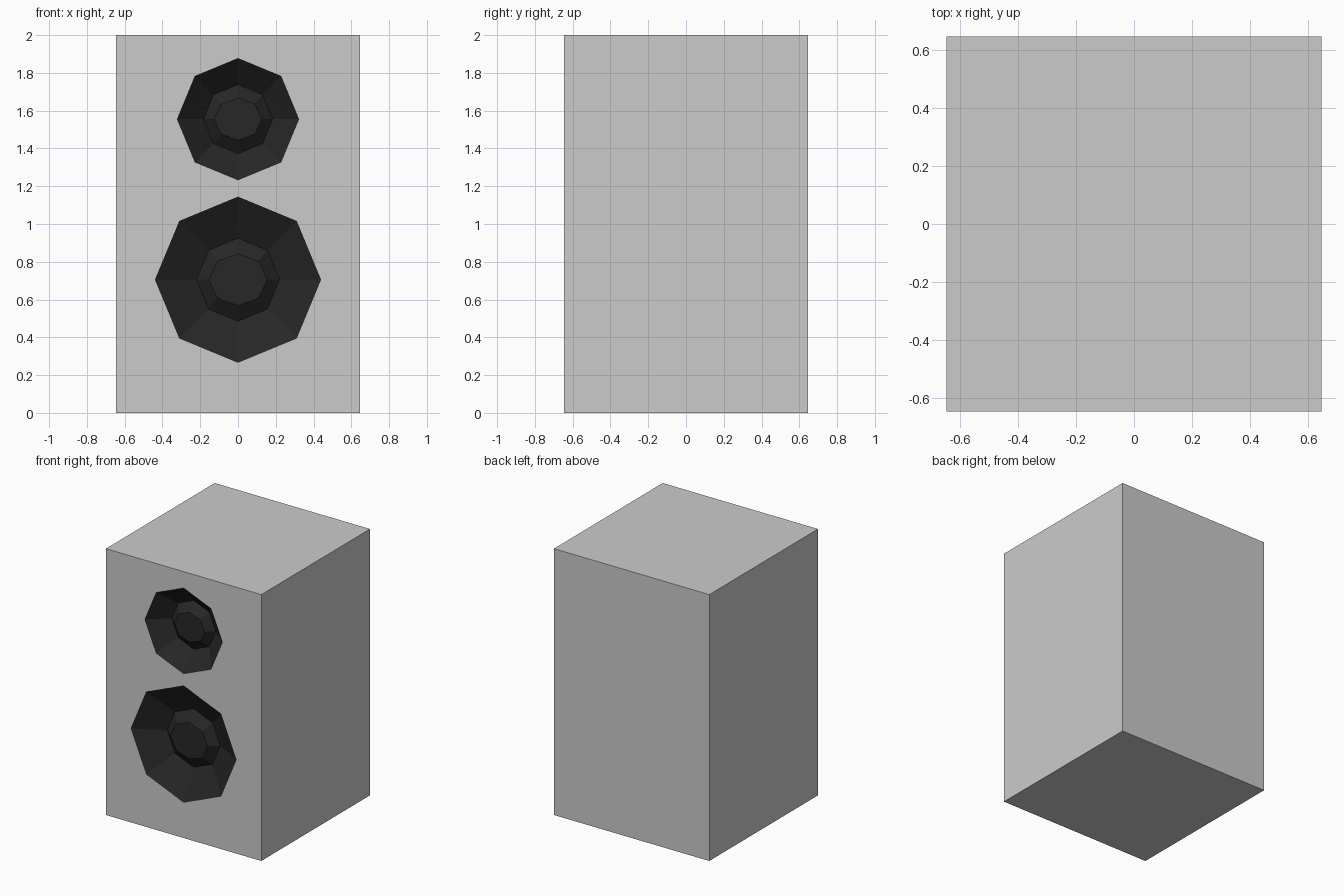
import bpy, bmesh, math
from mathutils import Vector

if "Cube" in bpy.data.objects:
    bpy.data.objects.remove(bpy.data.objects["Cube"])

HALF, HEIGHT = 0.645, 2.0
SIDES = 8

dark = bpy.data.materials.new("dark_cone")
dark.diffuse_color = (0.02, 0.02, 0.02, 1)
dark.use_nodes = True
dark.node_tree.nodes["Principled BSDF"].inputs["Base Color"].default_value = dark.diffuse_color

# name: (centre z, [(radius, depth, width stretch) from rim to dust cap])
DRIVERS = {
    "tweeter": (1.555, [(0.322, 0, 1), (0.183, 0.12, 1), (0.112, 0.07, 1.13)]),
    "woofer": (0.705, [(0.44, 0, 1), (0.22, 0.12, 1), (0.137, 0.065, 1.13)]),
}


def ring(bm, z, radius, depth, stretch):
    angles = [2 * math.pi * i / SIDES for i in range(SIDES)]
    return [bm.verts.new((radius * stretch * math.cos(a), -HALF + depth,
                          z + radius * math.sin(a))) for a in angles]


def make_object(name, bm, material=None):
    mesh = bpy.data.meshes.new(name)
    bm.to_mesh(mesh)
    bm.free()
    obj = bpy.data.objects.new(name, mesh)
    bpy.context.collection.objects.link(obj)
    if material:
        mesh.materials.append(material)


# Cabinet: box whose front panel has an opening for each driver
bm = bmesh.new()
bmesh.ops.create_cube(bm, size=1)
for v in bm.verts:
    v.co = Vector((v.co.x * 2 * HALF, v.co.y * 2 * HALF, (v.co.z + 0.5) * HEIGHT))
bm.normal_update()
front = [f for f in bm.faces if f.normal.y < -0.9][0]
edges = list(front.edges)
bmesh.ops.delete(bm, geom=[front], context='FACES_ONLY')
for z, profile in DRIVERS.values():
    rim = ring(bm, z, *profile[0])
    edges += [bm.edges.new((rim[i], rim[(i + 1) % SIDES])) for i in range(SIDES)]
bmesh.ops.triangle_fill(bm, edges=edges, use_beauty=True, normal=(0, -1, 0))
bmesh.ops.dissolve_limit(bm, angle_limit=0.01, verts=bm.verts[:], edges=bm.edges[:])
bmesh.ops.recalc_face_normals(bm, faces=bm.faces[:])
make_object("cabinet", bm)

# Drivers: recessed cone with a raised dust cap
for name, (z, profile) in DRIVERS.items():
    bm = bmesh.new()
    rings = [ring(bm, z, *p) for p in profile]
    for outer, inner in zip(rings, rings[1:]):
        for i in range(SIDES):
            j = (i + 1) % SIDES
            bm.faces.new((outer[i], outer[j], inner[j], inner[i]))
    bm.faces.new(rings[-1])
    make_object(name, bm, dark)
